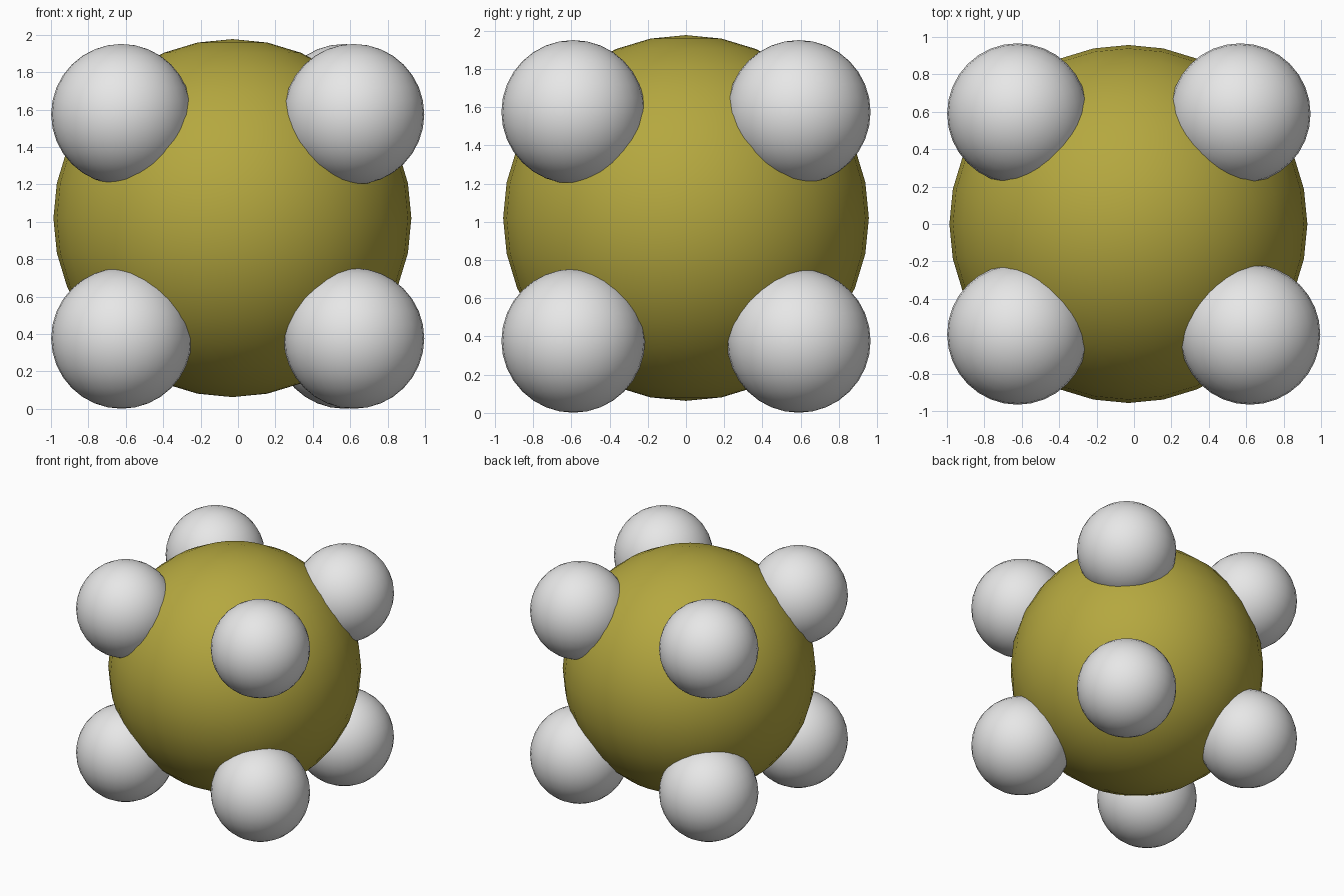
import bpy

cube = bpy.data.objects.get("Cube")
if cube:
    bpy.data.objects.remove(cube, do_unlink=True)


def material(name, color):
    mat = bpy.data.materials.new(name)
    mat.use_nodes = True
    mat.diffuse_color = color
    mat.node_tree.nodes["Principled BSDF"].inputs["Base Color"].default_value = color
    return mat


def ball(name, radius, location, mat):
    bpy.ops.mesh.primitive_uv_sphere_add(
        segments=32, ring_count=16, radius=radius, location=location)
    obj = bpy.context.object
    obj.name = name
    obj.data.materials.append(mat)
    bpy.ops.object.shade_smooth()
    return obj


olive = material("olive", (0.46, 0.39, 0.05, 1))
light_grey = material("light_grey", (0.8, 0.8, 0.8, 1))

# Large central ball
ball("central_ball", 0.957, (-0.03, 0, 1.02), olive)

# Eight corner balls, the back left pair set slightly inward
for z, level in ((0.377, "lower"), (1.575, "upper")):
    for y, depth in ((-0.59, "front"), (0.59, "back")):
        for side in ("right", "left"):
            x = -0.623 if side == "right" else (0.62 if depth == "front" else 0.568)
            ball(f"{level}_{depth}_{side}_ball", 0.376, (x, y, z), light_grey)
